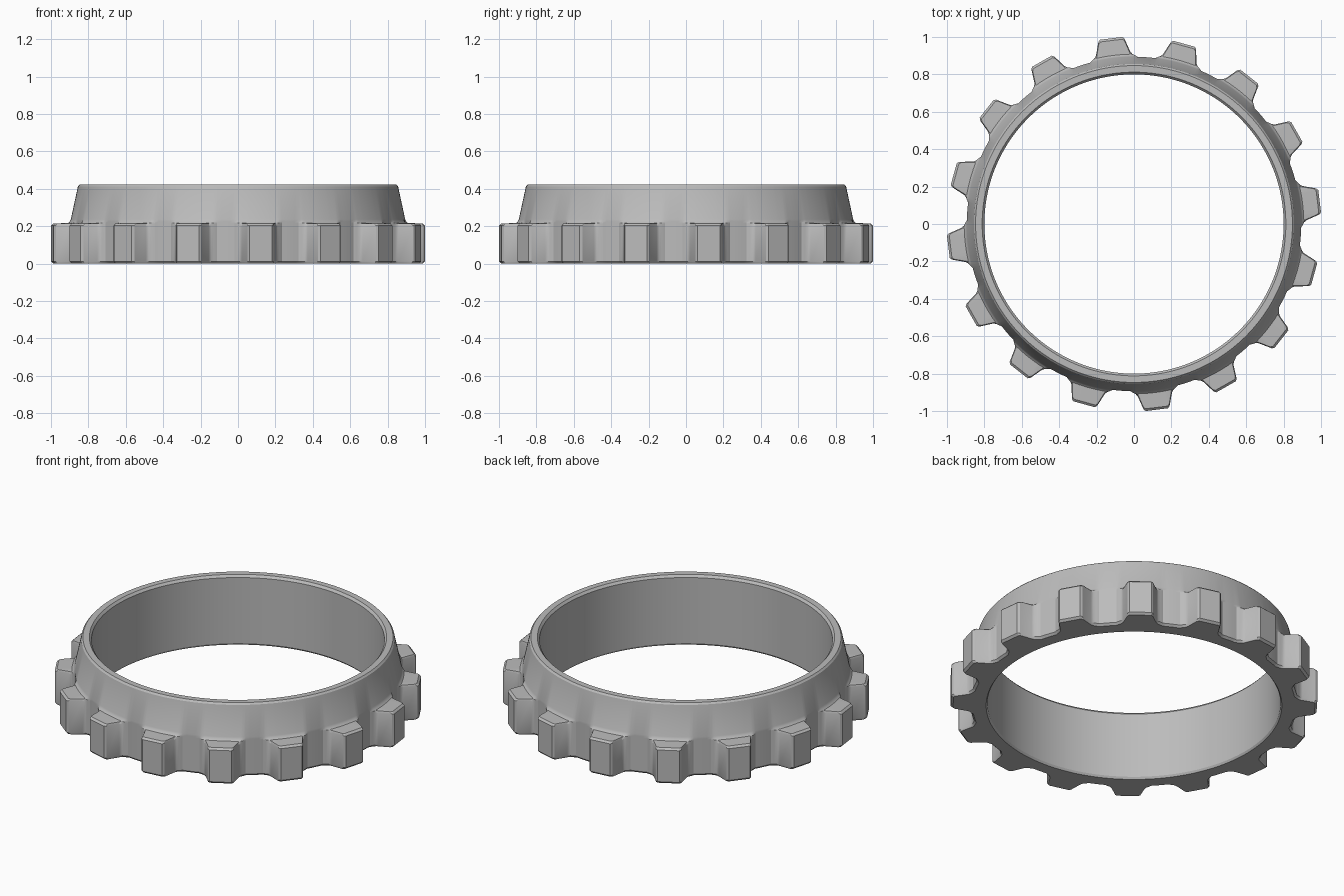
import bpy, bmesh, math

if "Cube" in bpy.data.objects:
    bpy.data.objects.remove(bpy.data.objects["Cube"])

TEETH = 16
OFFSET = math.radians(7.0)
ROOT = 0.894

# Half of one tooth's outline: (radial, tangential), tip centre to root fillet
half = [(1.0, 0.0), (1.0, 0.031), (1.0, 0.060), (0.990, 0.070), (0.918, 0.092),
        (0.904, 0.102), (0.896, 0.114)]
cols = [(math.atan2(t, r), math.hypot(r, t)) for r, t in half]
cols += [(math.radians(a), ROOT) for a in (8.2, 9.7, 11.25)]
# Mirror the half outline; the last column is shared with the next tooth
sector = [(-a, r) for a, r in cols[:0:-1]][1:] + cols


def section(R):
    """Closed radius/height section of the ring where the outer radius is R."""
    return [(0.80, 0.012), (0.808, 0.0), (R - 0.012, 0.0), (R, 0.012),
            (R, 0.203), (max(R - 0.012, min(R, 0.908)), 0.214),
            (min(R, 0.908), 0.217), (min(R, 0.900), 0.224), (0.894, 0.236),
            (0.856, 0.412), (0.847, 0.422), (0.812, 0.422), (0.80, 0.408)]


# Toothed ring: sweep the section around, one column per outline point
bm = bmesh.new()
rings = []
for k in range(TEETH):
    for a, R in sector:
        ang = OFFSET + k * 2 * math.pi / TEETH + a
        rings.append([bm.verts.new((r * math.cos(ang), r * math.sin(ang), z))
                      for r, z in section(R)])
n = len(rings[0])
for i, cur in enumerate(rings):
    nxt = rings[(i + 1) % len(rings)]
    for j in range(n):
        m = (j + 1) % n
        bm.faces.new((cur[j], nxt[j], nxt[m], cur[m]))
bmesh.ops.remove_doubles(bm, verts=bm.verts, dist=1e-5)
bmesh.ops.recalc_face_normals(bm, faces=bm.faces)

mesh = bpy.data.meshes.new("toothed_ring")
bm.to_mesh(mesh)
bm.free()
ring = bpy.data.objects.new("toothed_ring", mesh)
bpy.context.collection.objects.link(ring)

grey = bpy.data.materials.new("plain grey")
grey.diffuse_color = (0.5, 0.5, 0.5, 1.0)
grey.use_nodes = True
grey.node_tree.nodes["Principled BSDF"].inputs["Base Color"].default_value = grey.diffuse_color
mesh.materials.append(grey)

bpy.context.view_layer.objects.active = ring
ring.select_set(True)
bpy.ops.object.shade_smooth_by_angle(angle=math.radians(25))
